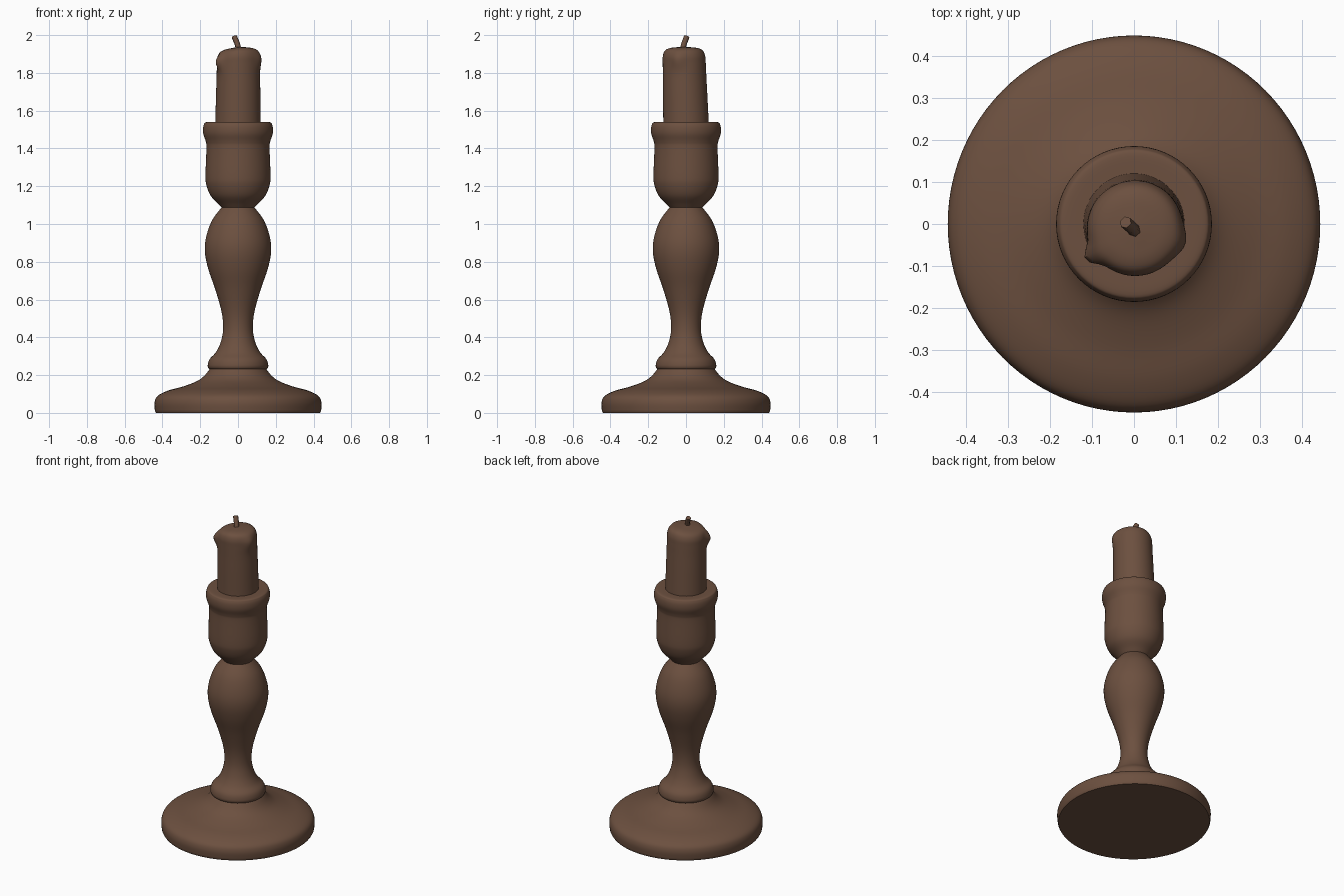
import bpy, bmesh
from math import sin, cos, pi, atan2, exp
from mathutils import Vector

if "Cube" in bpy.data.objects:
    bpy.data.objects.remove(bpy.data.objects["Cube"], do_unlink=True)

brown = bpy.data.materials.new("warm brown")
brown.use_nodes = True
brown.diffuse_color = (0.15, 0.08, 0.05, 1)
brown.node_tree.nodes["Principled BSDF"].inputs["Base Color"].default_value = (0.15, 0.08, 0.05, 1)


def smooth_profile(points, steps=5):
    """Rounded curve through (radius, height) points."""
    p = [Vector(q) for q in points]
    p = [p[0]] + p + [p[-1]]
    out = []
    for a, b, c, d in zip(p, p[1:], p[2:], p[3:]):
        for i in range(steps):
            t = i / steps
            out.append(0.5 * (2 * b + (c - a) * t + (2 * a - 5 * b + 4 * c - d) * t**2
                              + (3 * b - a - 3 * c + d) * t**3))
    return out + [p[-1]]


def lathe(name, profile, sides=64, shape=None):
    """Spin a profile round z; shape(angle, r, z) may move each point."""
    bm = bmesh.new()
    rings = []
    for r, z in profile:
        ring = []
        for i in range(sides):
            a = 2 * pi * i / sides
            co = shape(a, r, z) if shape else (r * cos(a), r * sin(a), z)
            ring.append(bm.verts.new(co))
        rings.append(ring)
    for low, high in zip(rings, rings[1:]):
        for i in range(sides):
            j = (i + 1) % sides
            bm.faces.new((low[i], low[j], high[j], high[i]))
    bm.faces.new(rings[0][::-1])
    bm.faces.new(rings[-1])
    mesh = bpy.data.meshes.new(name)
    bm.to_mesh(mesh)
    bm.free()
    return finish(name, mesh)


def finish(name, data):
    data.materials.append(brown)
    obj = bpy.data.objects.new(name, data)
    bpy.context.collection.objects.link(obj)
    bpy.ops.object.select_all(action='DESELECT')
    obj.select_set(True)
    bpy.context.view_layer.objects.active = obj
    if obj.type == 'MESH':
        bpy.ops.object.shade_smooth_by_angle(angle=0.7)
    return obj


# Wide domed foot
foot = lathe("foot", [(0.435, 0)] + smooth_profile(
    [(0.44, 0.01), (0.442, 0.055), (0.425, 0.09), (0.37, 0.118), (0.29, 0.14),
     (0.22, 0.167), (0.18, 0.195), (0.15, 0.232)]), 96)
foot.scale.y = 1.012

# Turned stem: collar, waist and bulb
lathe("stem", smooth_profile(
    [(0.145, 0.228), (0.157, 0.237), (0.16, 0.255), (0.15, 0.285), (0.118, 0.32),
     (0.093, 0.37), (0.079, 0.44), (0.086, 0.53), (0.119, 0.65), (0.157, 0.76),
     (0.175, 0.85), (0.169, 0.93), (0.137, 1.02), (0.085, 1.09)]))

# Candle cup with flared lip
lathe("cup", smooth_profile(
    [(0.085, 1.085), (0.105, 1.107), (0.145, 1.15), (0.167, 1.205), (0.172, 1.26),
     (0.167, 1.4), (0.17, 1.435), (0.183, 1.475), (0.185, 1.505), (0.18, 1.528),
     (0.168, 1.539), (0.12, 1.54)]))


# Candle, leaning forward slightly, with melted wax drips and a sloping top
def wax(angle, r, z):
    k = max(0, (z - 1.54) / 0.4)
    bump = 0
    for drip, size, height, width in ((-2.58, 0.026, 1.865, 0.2), (-0.3, 0.012, 1.87, 0.3)):
        turn = atan2(sin(angle - drip), cos(angle - drip))
        bump += size * exp(-(turn / width)**2 - ((z - height) / 0.045)**2) * min(1, r / 0.1)
    x, y = (r + bump) * cos(angle), (r + bump) * sin(angle)
    slope = max(0, z - 1.8) / 0.13
    return x + 0.003 * k, y - 0.012 * k, z + slope * (0.12 * x if x < 0 else 0)


lathe("candle", smooth_profile(
    [(0.121, 1.5), (0.119, 1.6), (0.117, 1.7), (0.115, 1.78), (0.114, 1.85), (0.112, 1.89),
     (0.1, 1.918), (0.075, 1.931), (0.035, 1.936), (0.004, 1.938)]), 48, wax)

# Bent wick
curve = bpy.data.curves.new("wick", 'CURVE')
curve.dimensions = '3D'
curve.bevel_depth = 0.015
curve.bevel_resolution = 1
curve.use_fill_caps = True
path = curve.splines.new('POLY')
bends = [(0.003, -0.018, 1.925), (-0.004, -0.01, 1.955), (-0.02, 0.004, 1.992)]
path.points.add(len(bends) - 1)
for point, co in zip(path.points, bends):
    point.co = (*co, 1)
finish("wick", curve)
